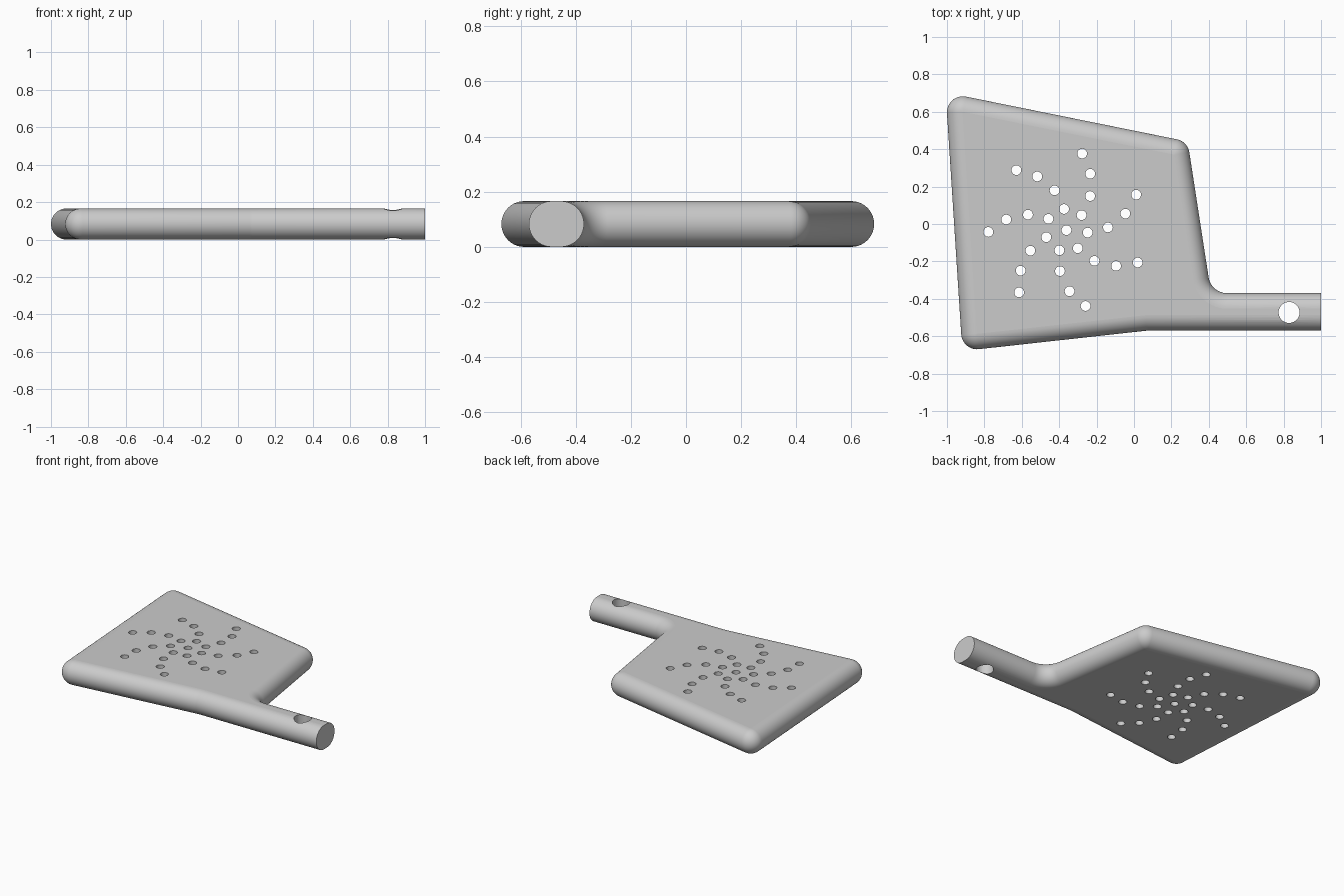
import bpy, bmesh, math
from mathutils import Vector, Matrix

if "Cube" in bpy.data.objects:
    bpy.data.objects.remove(bpy.data.objects["Cube"])

R = 0.083          # edge rounding, half the thickness
STEPS = 20         # bands around the rounded edge

# Outline corners, counter-clockwise: x, y, corner radius
CORNERS = [(-1.007, 0.703, 0.085), (-0.918, -0.679, 0.085), (0.07, -0.57, 0.1),
           (1, -0.57, 0), (1, -0.37, 0), (0.412, -0.37, 0.1), (0.287, 0.441, 0.085)]
END_EDGE = 3       # flat cut end of the handle


def outline(inset):
    """Rounded outline moved inwards, with the handle end left in place."""
    pts = [Vector(c[:2]) for c in CORNERS]
    count = len(pts)
    dirs = [(pts[(i + 1) % count] - pts[i]).normalized() for i in range(count)]
    ring = []
    for i, p in enumerate(pts):
        u, v = dirs[i - 1], dirs[i]
        n1, n2 = Vector((-u.y, u.x)), Vector((-v.y, v.x))
        d1 = 0 if (i - 1) % count == END_EDGE else inset
        d2 = 0 if i == END_EDGE else inset
        q = Matrix((n1, n2)).inverted() @ Vector((p.dot(n1) + d1, p.dot(n2) + d2))
        if CORNERS[i][2] == 0:
            ring.append(q)
            continue
        turn = math.atan2(u.x * v.y - u.y * v.x, u.dot(v))
        side = math.copysign(1, turn)
        rad = CORNERS[i][2] - side * inset
        centre = q - u * rad * math.tan(abs(turn) / 2) + n1 * rad * side
        for k in range(13):
            ring.append(centre - Matrix.Rotation(turn * k / 12, 2) @ n1 * rad * side)
    return ring


def finish(name, bm):
    bmesh.ops.recalc_face_normals(bm, faces=bm.faces)
    mesh = bpy.data.meshes.new(name)
    bm.to_mesh(mesh)
    bm.free()
    obj = bpy.data.objects.new(name, mesh)
    bpy.context.collection.objects.link(obj)
    return obj


# Blade and handle in one piece, with a fully rounded rim
bm = bmesh.new()
rings = []
for s in range(STEPS + 1):
    t = math.pi * (s / STEPS - 0.5)
    rings.append([bm.verts.new((p.x, p.y, R + R * math.sin(t)))
                  for p in outline(R * (1 - math.cos(t)))])
size = len(rings[0])
end = [i for i in range(size) if all(abs(rings[0][j % size].co.x - 1) < 1e-4 for j in (i, i + 1))][0]
for low, high in zip(rings, rings[1:]):
    for i in range(size):
        j = (i + 1) % size
        if i != end:
            bm.faces.new((low[i], low[j], high[j], high[i]))
bm.faces.new(rings[0])
bm.faces.new(rings[-1])
bm.faces.new([r[end] for r in rings] + [r[end + 1] for r in reversed(rings)])
body = finish("perforated_paddle", bm)

# Hole cutters: hub, four rings of seven in a swirl, and the hanging hole
holes = [(-0.361, -0.033, 0.026)]
for dist, start in ((0.114, -6.5), (0.222, 3.8), (0.327, 15.7), (0.418, 27)):
    for k in range(7):
        a = math.radians(start) + k * math.tau / 7
        holes.append((-0.361 + dist * math.cos(a), -0.033 + dist * math.sin(a), 0.026))
holes.append((0.829, -0.473, 0.056))
bm = bmesh.new()
for x, y, r in holes:
    bmesh.ops.create_cone(bm, cap_ends=True, segments=32, radius1=r, radius2=r, depth=1,
                          matrix=Matrix.Translation((x, y, R)))
cutter = finish("hole_cutter", bm)
cutter.hide_render = True

bpy.ops.object.select_all(action="DESELECT")
body.select_set(True)
bpy.context.view_layer.objects.active = body
mod = body.modifiers.new("holes", "BOOLEAN")
mod.operation, mod.solver, mod.object = "DIFFERENCE", "EXACT", cutter
bpy.ops.object.modifier_apply(modifier=mod.name)
bpy.data.objects.remove(cutter)

# Smooth rim and hole walls, flat faces top and bottom
bpy.ops.object.shade_smooth_by_angle(angle=math.radians(35))
for face in body.data.polygons:
    if abs(face.normal.z) > 0.9999 or face.normal.x > 0.9999:
        face.use_smooth = False

grey = bpy.data.materials.new("light grey")
grey.use_nodes = True
colour = (0.6, 0.6, 0.6, 1)
grey.diffuse_color = colour
grey.node_tree.nodes["Principled BSDF"].inputs["Base Color"].default_value = colour
body.data.materials.clear()
body.data.materials.append(grey)
